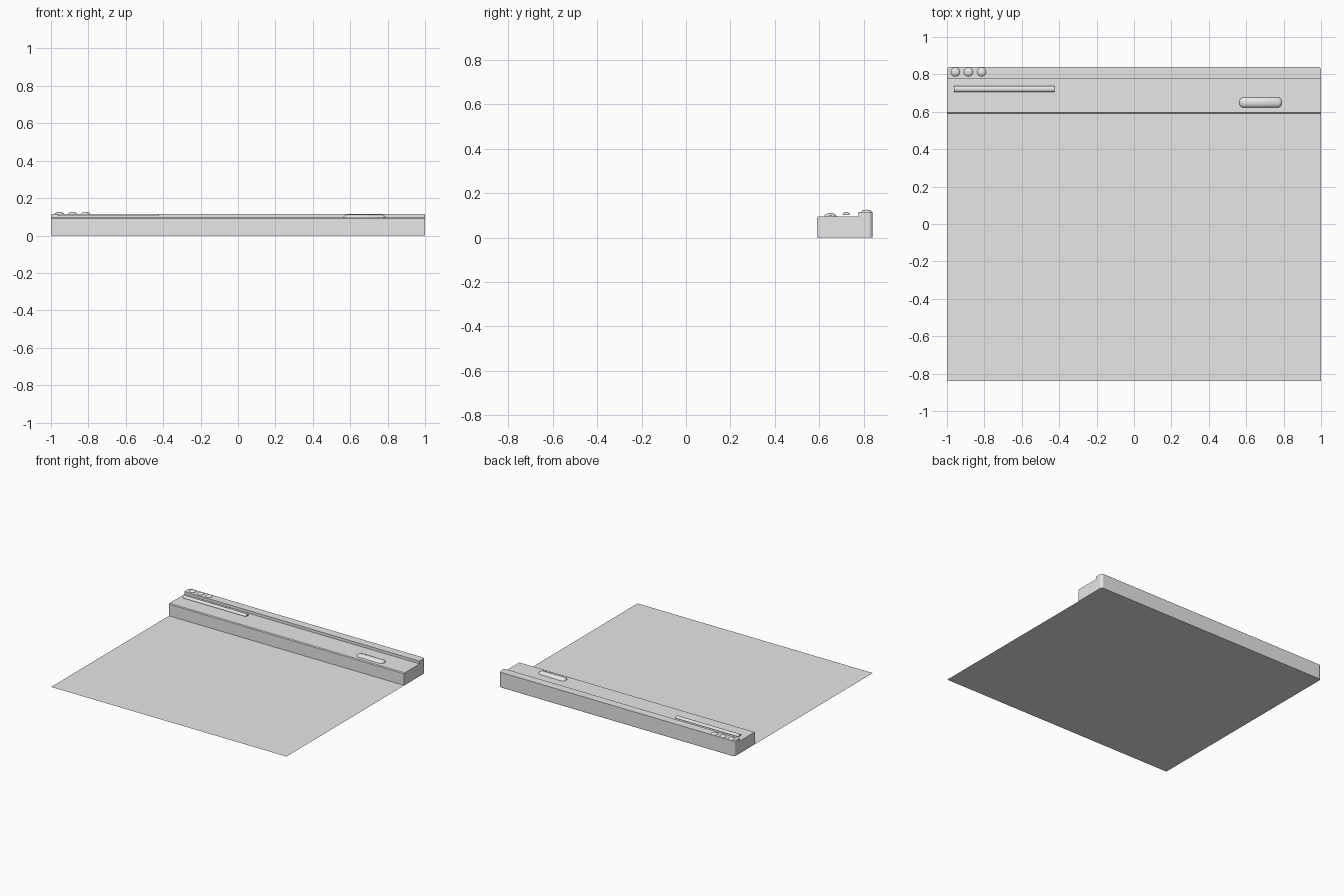
import bpy, bmesh
from math import pi, sin, cos

cube = bpy.data.objects.get("Cube")
if cube:
    bpy.data.objects.remove(cube, do_unlink=True)

GREY = 0.8
mat = bpy.data.materials.new("light_grey")
mat.use_nodes = True
mat.diffuse_color = (GREY, GREY, GREY, 1)
mat.node_tree.nodes["Principled BSDF"].inputs["Base Color"].default_value = (GREY, GREY, GREY, 1)

LEFT, RIGHT, FRONT, BACK = -1, 1, -0.84, 0.84
CORNER = 0.016


def finish(name, bm, smooth=False):
    """Turn a bmesh into a named, coloured object."""
    bmesh.ops.recalc_face_normals(bm, faces=bm.faces)
    mesh = bpy.data.meshes.new(name)
    bm.to_mesh(mesh)
    bm.free()
    mesh.materials.append(mat)
    obj = bpy.data.objects.new(name, mesh)
    bpy.context.collection.objects.link(obj)
    if smooth:
        bpy.ops.object.select_all(action='DESELECT')
        obj.select_set(True)
        bpy.context.view_layer.objects.active = obj
        bpy.ops.object.shade_smooth_by_angle(angle=pi / 5)
    return obj


def sweep(name, profile, stations, smooth=False):
    """Run a y-z profile through (x, scale) stations along x and cap the ends."""
    bm = bmesh.new()
    cy = sum(y for y, z in profile) / len(profile)
    base = min(z for y, z in profile)
    rings = [[bm.verts.new((x, cy + (y - cy) * s, base + (z - base) * s)) for y, z in profile]
             for x, s in stations]
    for a, b in zip(rings, rings[1:]):
        for i in range(len(a)):
            j = (i + 1) % len(a)
            bm.faces.new((a[i], a[j], b[j], b[i]))
    bm.faces.new(rings[0])
    bm.faces.new(rings[-1])
    return finish(name, bm, smooth)


def half_round(y, z, radius, height, steps=8):
    """Half-ellipse profile, flat side down."""
    return [(y + radius * cos(pi * i / steps), z + height * sin(pi * i / steps))
            for i in range(steps + 1)]


# Flat page, with the back corners trimmed to follow the header
bm = bmesh.new()
bm.faces.new([bm.verts.new((x, y, 0)) for x, y in (
    (LEFT, FRONT), (RIGHT, FRONT), (RIGHT, BACK - CORNER), (RIGHT - CORNER, BACK),
    (LEFT + CORNER, BACK), (LEFT, BACK - CORNER))])
page = finish("page", bm)
if page.data.polygons[0].normal.z < 0:
    page.data.flip_normals()

# Stepped header block with a fine front edge
header = sweep("header", [(0.589, 0.001), (0.589, 0.09), (0.596, 0.095), (0.776, 0.095),
                          (0.776, 0.116), (BACK, 0.116), (BACK, 0.001)],
               [(LEFT, 1), (RIGHT, 1)])
bm = bmesh.new()
bm.from_mesh(header.data)
corners = [e for e in bm.edges if all(v.co.y > BACK - 0.01 for v in e.verts)
           and abs(e.verts[0].co.x - e.verts[1].co.x) < 0.01]
bmesh.ops.bevel(bm, geom=corners, offset=CORNER, segments=3, profile=0.5, affect='EDGES')
bm.to_mesh(header.data)
bm.free()

# Raised strip and pill on the lower step
sweep("address_bar", half_round(0.722, 0.103, 0.017, 0.013),
      [(-0.963, 1), (-0.426, 1)], True)
sweep("search_pill", half_round(0.65, 0.094, 0.028, 0.017),
      [(0.564, 0.4), (0.57, 0.75), (0.581, 1), (0.773, 1), (0.783, 0.75), (0.789, 0.4)], True)

# Three domed buttons on the upper step
for i, label in enumerate(("first", "second", "third")):
    bm = bmesh.new()
    bmesh.ops.create_uvsphere(bm, u_segments=20, v_segments=12, radius=0.024)
    bmesh.ops.bisect_plane(bm, geom=bm.verts[:] + bm.edges[:] + bm.faces[:],
                           plane_co=(0, 0, 0), plane_no=(0, 0, 1), clear_inner=True)
    for v in bm.verts:
        v.co.z *= 0.45
    dome = finish(label + "_button", bm, True)
    dome.location = (-0.955 + 0.07 * i, 0.813, 0.115)
